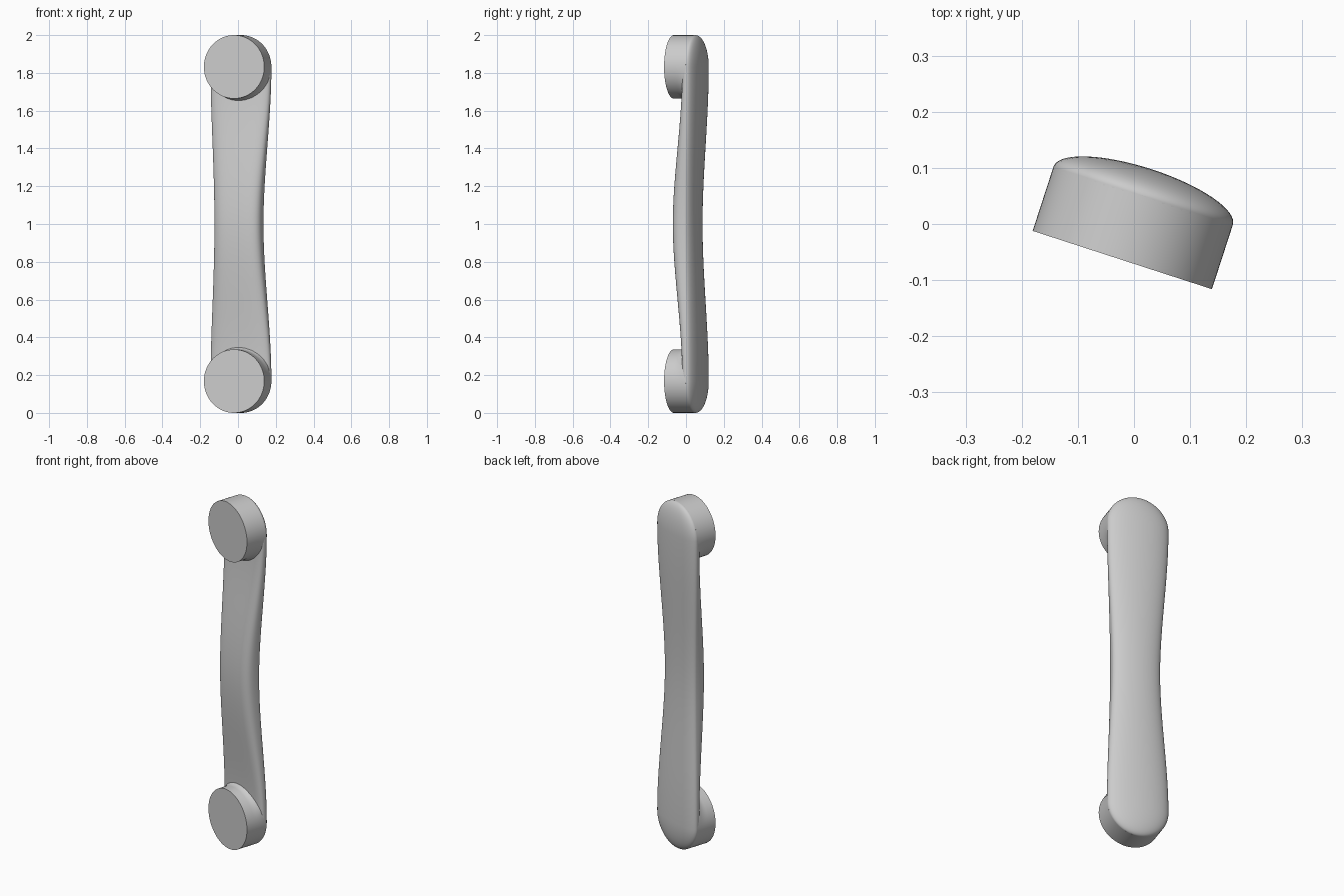
import bpy, bmesh
from math import sin, cos, pi, radians

if "Cube" in bpy.data.objects:
    bpy.data.objects.remove(bpy.data.objects["Cube"])

R = 0.168          # pad radius
ZC = 1 - R         # pad centre distance from mid height
TILT = radians(-18)
N = 64


def loft(name, rings):
    """Skin closed rings of equal length and cap both ends."""
    bm = bmesh.new()
    loops = [[bm.verts.new(p) for p in ring] for ring in rings]
    for a, b in zip(loops, loops[1:]):
        for i in range(len(a)):
            j = (i + 1) % len(a)
            bm.faces.new((a[i], a[j], b[j], b[i]))
    bm.faces.new(loops[0])
    bm.faces.new(loops[-1])
    bmesh.ops.recalc_face_normals(bm, faces=bm.faces)
    me = bpy.data.meshes.new(name)
    bm.to_mesh(me)
    bm.free()
    ob = bpy.data.objects.new(name, me)
    bpy.context.collection.objects.link(ob)
    ob.rotation_euler.z = TILT
    bpy.ops.object.select_all(action='DESELECT')
    bpy.context.view_layer.objects.active = ob
    ob.select_set(True)
    bpy.ops.object.shade_smooth_by_angle(angle=radians(40))
    return ob


def section(z, scale):
    """Grip cross-section: domed back, flatter front, waisted at mid height."""
    t = min(abs(z - 1) / ZC, 1)
    s = t * t * (3 - 2 * t)
    mix = lambda mid, end: mid + (end - mid) * s
    w, edge = mix(0.131, R), mix(0.03, 0.053)
    back, front = mix(0.045, 0.0495), mix(0.081, 0.037)
    ring = []
    for i in range(N):
        a = 2 * pi * i / N
        c, d = cos(a), sin(a)
        if d >= 0:
            u, v = c * w, d * back
        else:
            p = 2 / mix(3.5, 3)
            u = abs(c) ** p * w * (1 if c > 0 else -1)
            v = -abs(d) ** p * front
        ring.append((u * scale, edge + v * scale, z))
    return ring


# Grip with rounded ends
caps = [k * pi / 2 / 14 for k in range(14)] + [pi / 2 - 0.01]
rings = [section(1 - ZC - R * sin(a), cos(a)) for a in reversed(caps)]
rings += [section(1 - ZC + 2 * ZC * k / 40, 1) for k in range(1, 40)]
rings += [section(1 + ZC + R * sin(a), cos(a)) for a in caps]
loft("handle_grip", rings)


# Round mounting pads, flared into the underside of the grip
def pad(name, side):
    rings = []
    for v in (-0.0675, -0.02, -0.01, 0.0, 0.01, 0.02, 0.03, 0.04, 0.053):
        f = max(0, min(1, (v + 0.02) / 0.055))
        ring = []
        for i in range(N):
            a = 2 * pi * i / N
            r = R + 0.04 * f * f * max(0, -sin(a)) ** 2
            ring.append((r * cos(a), v, 1 + side * (ZC + r * sin(a))))
        rings.append(ring)
    loft(name, rings)


pad("upper_mount", 1)
pad("lower_mount", -1)
